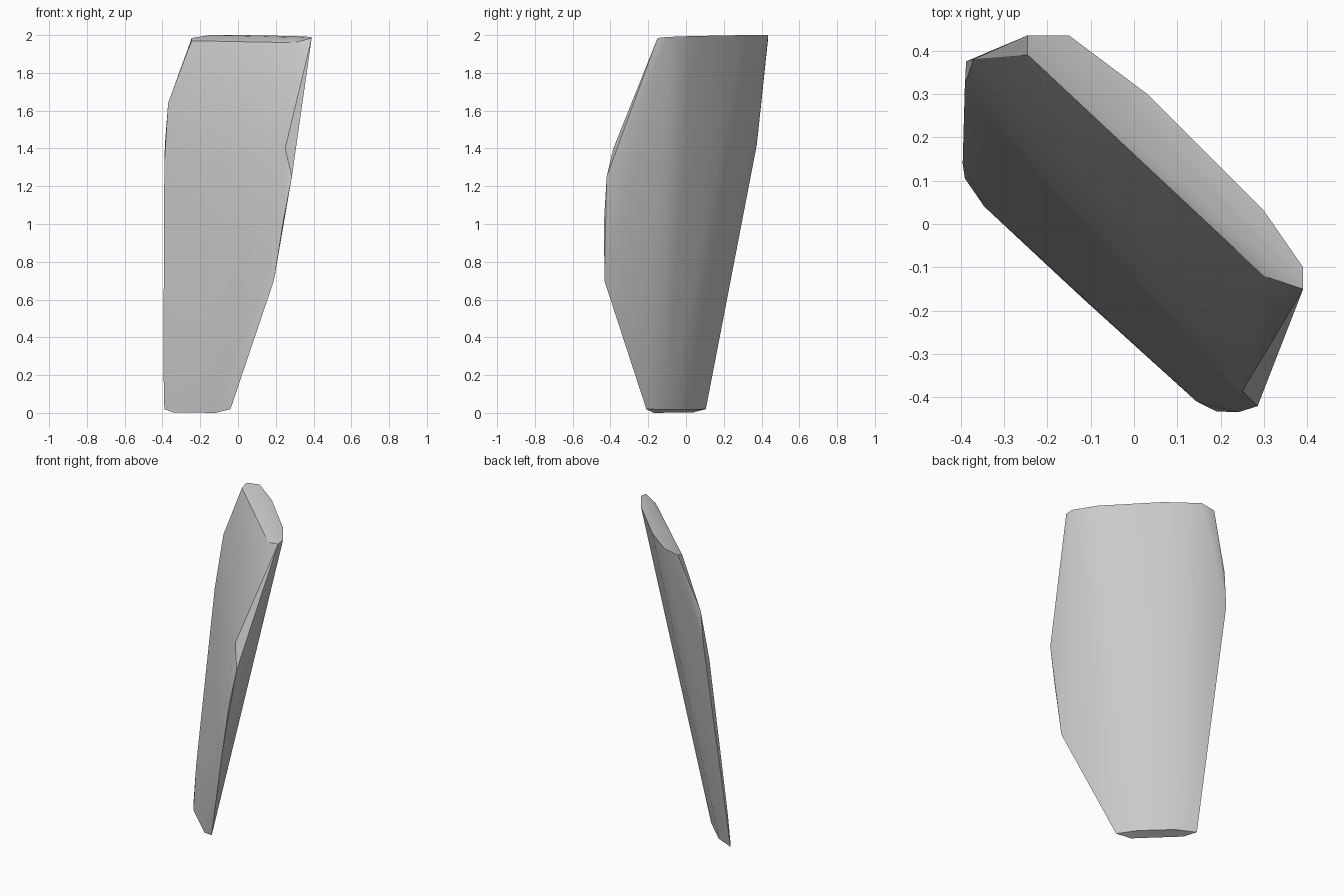
import bpy
import bmesh
import math

cube = bpy.data.objects.get("Cube")
if cube:
    bpy.data.objects.remove(cube, do_unlink=True)

# Single plain grey
grey = bpy.data.materials.new("plain_grey")
grey.use_nodes = True
colour = (0.6, 0.6, 0.6, 1)
grey.diffuse_color = colour
grey.node_tree.nodes["Principled BSDF"].inputs["Base Color"].default_value = colour

# Outline points of the leaning, tapered shard
foot = [(-.345, .04, .003), (-.12, -.17, 0), (-.04, -.21, .02),
        (-.11, -.10, .018), (-.27, .05, .018), (-.39, .105, .02)]
right_edge = [(.145, -.41, .7), (.19, -.432, .7), (.24, -.434, 1.02),
              (.285, -.42, 1.25), (.25, -.385, 1.4)]
left_edge = [(-.395, .14, .25), (-.39, .32, 1.31),
             (-.387, .375, 1.42), (-.37, .38, 1.64)]
top_cap = [(-.245, .39, 1.97), (.3, -.12, 1.96), (.39, -.15, 1.985),
           (.39, -.10, 1.99), (.3, .03, 1.995), (.03, .3, 2),
           (-.15, .435, 2), (-.245, .435, 1.985)]

# Wrap the outline in a convex skin
bm = bmesh.new()
for point in foot + right_edge + left_edge + top_cap:
    bm.verts.new(point)
result = bmesh.ops.convex_hull(bm, input=bm.verts[:])
loose = [v for v in bm.verts if not v.link_faces]
bmesh.ops.delete(bm, geom=loose, context="VERTS")
bmesh.ops.recalc_face_normals(bm, faces=bm.faces[:])

mesh = bpy.data.meshes.new("shard")
bm.to_mesh(mesh)
bm.free()
mesh.materials.append(grey)
shard = bpy.data.objects.new("shard", mesh)
bpy.context.collection.objects.link(shard)

# Soft faces with crisp cap edges
bpy.ops.object.select_all(action="DESELECT")
shard.select_set(True)
bpy.context.view_layer.objects.active = shard
bpy.ops.object.shade_smooth_by_angle(angle=math.radians(30))
